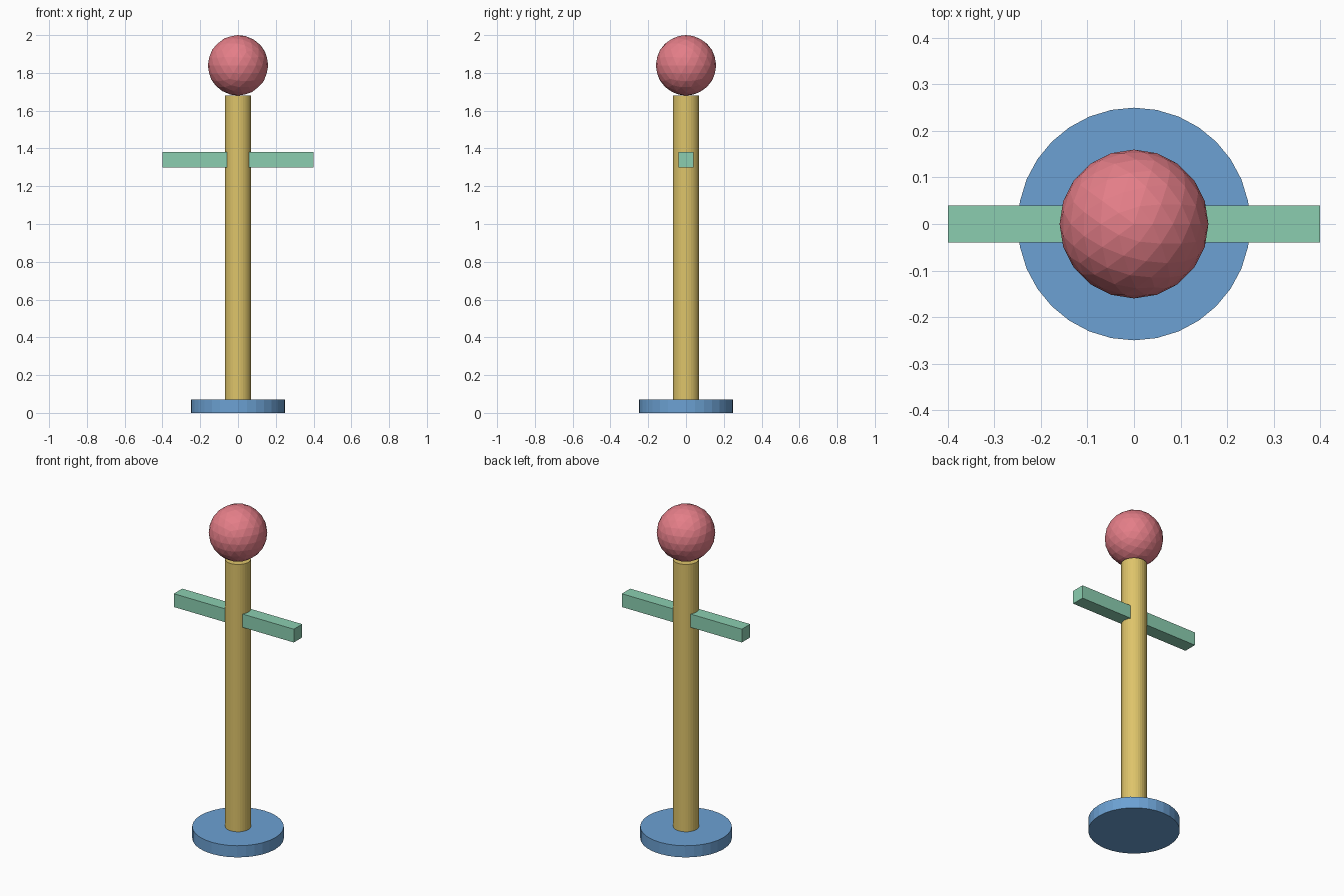
import bpy

cube = bpy.data.objects.get("Cube")
if cube:
    bpy.data.objects.remove(cube, do_unlink=True)


def make_material(name, rgb):
    """Flat material from 0-255 display values, converted to linear."""
    linear = [((c / 255 + 0.055) / 1.055) ** 2.4 for c in rgb]
    mat = bpy.data.materials.new(name)
    mat.use_nodes = True
    mat.diffuse_color = (*linear, 1)
    mat.node_tree.nodes["Principled BSDF"].inputs["Base Color"].default_value = (*linear, 1)
    return mat


def finish(name, mat):
    obj = bpy.context.object
    obj.name = name
    obj.data.materials.append(mat)
    return obj


def disc(name, radius, bottom, top, mat):
    bpy.ops.mesh.primitive_cylinder_add(
        vertices=32, radius=radius, depth=top - bottom,
        location=(0, 0, (bottom + top) / 2))
    return finish(name, mat)


blue = make_material("blue", (108, 161, 211))
yellow = make_material("sand_yellow", (222, 196, 106))
green = make_material("soft_green", (139, 206, 176))
pink = make_material("rose_pink", (228, 126, 136))

# Round foot and upright pole
disc("base", 0.25, 0, 0.07, blue)
disc("pole", 0.07, 0.07, 1.68, yellow)

# Crossbar passing through the pole
bpy.ops.mesh.primitive_cube_add(size=1, location=(0, 0, 1.34))
crossbar = finish("crossbar", green)
crossbar.scale = (0.8, 0.08, 0.08)

# Faceted ball resting on the pole
bpy.ops.mesh.primitive_ico_sphere_add(subdivisions=3, radius=0.16, location=(0, 0, 1.84))
finish("ball", pink)
